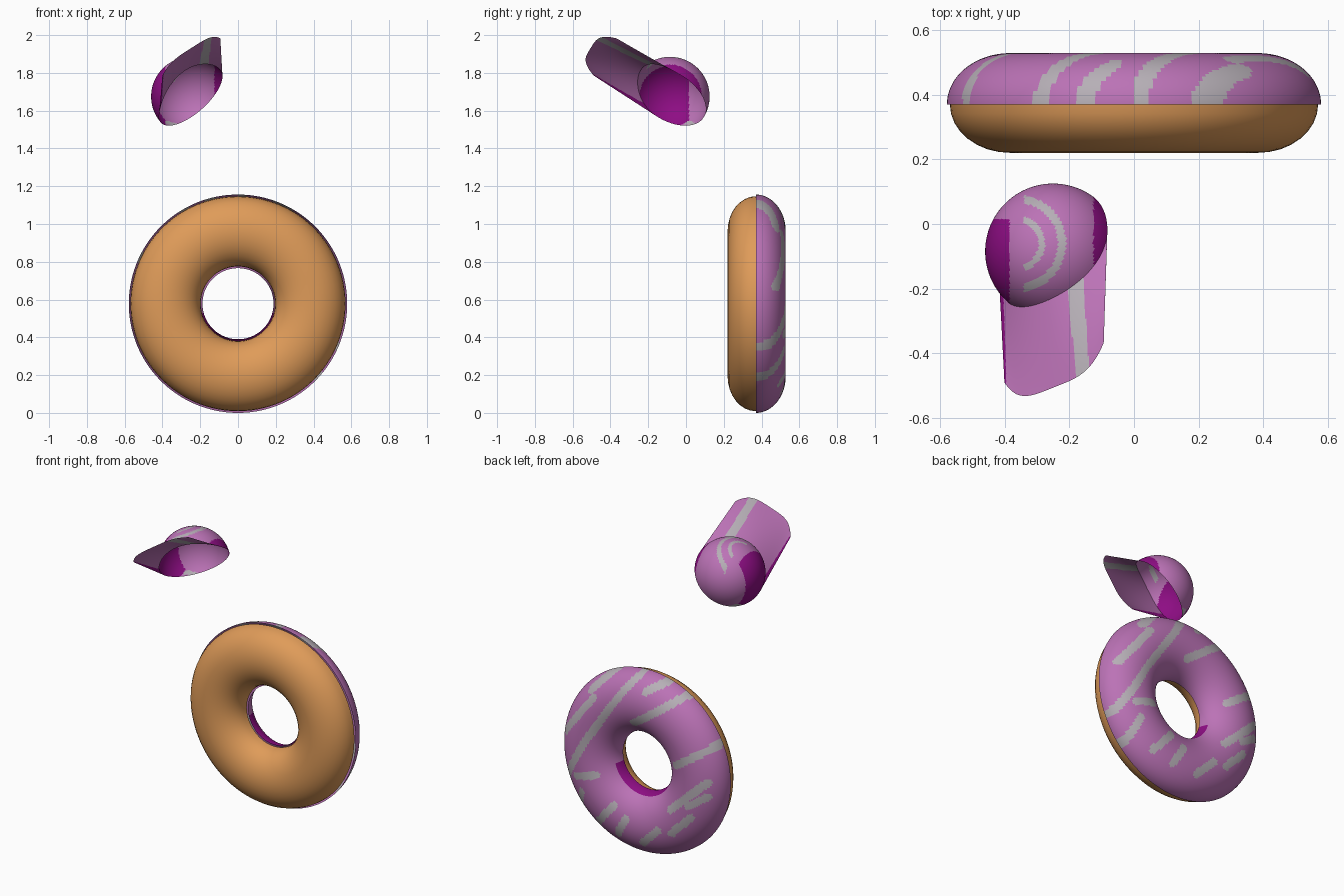
import bpy, bmesh, math
from mathutils import Vector

if "Cube" in bpy.data.objects:
    bpy.data.objects.remove(bpy.data.objects["Cube"])


def material(name, rgb):
    m = bpy.data.materials.new(name)
    m.diffuse_color = (*rgb, 1)
    m.use_nodes = True
    m.node_tree.nodes["Principled BSDF"].inputs["Base Color"].default_value = m.diffuse_color
    return m


DOUGH = material("dough_tan", (0.74, 0.33, 0.10))
ICING = material("icing_pink", (0.50, 0.17, 0.47))
DRIZZLE = material("drizzle_grey", (0.47, 0.43, 0.47))
MAGENTA = material("deep_magenta", (0.27, 0.004, 0.23))


def sheet(name, fn, nu, nv, mats, rule=None):
    """Grid surface from fn(u, v) with u, v in 0..1; rule picks a face colour."""
    bm = bmesh.new()
    g = [[bm.verts.new(fn(i / nu, j / nv)) for j in range(nv + 1)]
         for i in range(nu + 1)]
    for i in range(nu):
        for j in range(nv):
            bm.faces.new((g[i][j], g[i + 1][j], g[i + 1][j + 1], g[i][j + 1]))
    bmesh.ops.remove_doubles(bm, verts=bm.verts[:], dist=0.0002)
    bmesh.ops.recalc_face_normals(bm, faces=bm.faces[:])
    for f in bm.faces:
        f.smooth = True
        if rule:
            f.material_index = rule(f.calc_center_median())
    me = bpy.data.meshes.new(name)
    bm.to_mesh(me)
    bm.free()
    for m in mats:
        me.materials.append(m)
    ob = bpy.data.objects.new(name, me)
    bpy.context.collection.objects.link(ob)
    return ob


# ---- Ring: dough half in front, icing half at the back ----
RING = Vector((0, 0.37, 0.578))


def half_ring(minor, depth):
    def fn(u, v):
        a, b = u * math.tau, v * math.pi
        r = 0.383 + minor * math.cos(b)
        return RING + Vector((r * math.cos(a), depth * math.sin(b), r * math.sin(a)))
    return fn


# Drizzle strokes on the icing: start x, z and end x, z from the ring centre
STROKES = [(.52, -.22, .34, .1), (.34, .1, .02, .57), (.52, .09, .3, .37),
           (.34, .4, .2, .56), (.02, .28, -.37, .56), (-.28, .09, -.55, .27),
           (-.06, .5, -.22, .6), (-.25, -.2, -.5, .03), (-.38, -.14, -.5, -.06),
           (.42, -.16, .28, -.12), (.38, -.25, .43, -.4), (.27, -.42, .15, -.28),
           (-.05, -.47, -.17, -.35), (.13, -.46, .06, -.34), (-.26, -.35, -.4, -.21)]


def icing_rule(c):
    p = Vector((c.x - RING.x, c.z - RING.z))
    if p.length < 0.205 and p.y < -0.05:
        return 2
    for x0, z0, x1, z1 in STROKES:
        a, d = Vector((x0, z0)), Vector((x1 - x0, z1 - z0))
        t = max(0, min(1, (p - a).dot(d) / d.dot(d)))
        if (p - a - d * t).length < 0.024:
            return 1
    return 0


COLOURS = [ICING, DRIZZLE, MAGENTA]
sheet("ring_dough", half_ring(0.186, -0.15), 96, 16, [DOUGH])
sheet("ring_icing", half_ring(0.195, 0.158), 240, 60, COLOURS, icing_rule)

# ---- Tilted open cap: dome and brim ----
CAP = Vector((-0.25, -0.085, 1.675))
FWD = Vector((0, -0.85, 0.53)).normalized()
SIDE = Vector((0.8, 0.32, 0.51)).normalized()
SIDE = (SIDE - FWD * SIDE.dot(FWD)).normalized()
UP = FWD.cross(SIDE)
R, LIFT = 0.21, 0.045


def local(s, f, u):
    return CAP + SIDE * s + FWD * f + UP * u


def dome(u, v):
    a = u * math.tau
    base = math.asin(LIFT / R) * max(0, math.sin(a)) ** 2   # front rim is raised
    e = base + (math.pi / 2 - base) * v
    return local(R * math.cos(e) * math.cos(a), R * math.cos(e) * math.sin(a),
                 R * math.sin(e))


def brim(u, v):
    a = math.pi * (1 - u)
    e = math.asin(LIFT / R) * math.sin(a) ** 2
    s = math.cos(a)
    root = Vector((R * math.cos(e) * s, R * math.cos(e) * math.sin(a), R * math.sin(e)))
    tip = Vector((0.192 * s, 0.492 - 0.09 * s ** 4, -0.005))
    return local(*root.lerp(tip, v))


def dome_rule(c):
    d = c - CAP
    if (d.x < -0.135 and d.y < 0.1) or d.x > 0.125:
        return 2
    q = math.hypot(d.x + 0.11, d.y - 0.025)          # swirl rings
    if d.z > 0 and d.x > -0.09 and (0.065 < q < 0.085 or 0.125 < q < 0.15):
        return 1
    return int(d.z < 0 and -0.11 < d.z + 0.45 * d.y < -0.08)


def brim_rule(c):
    s = (c - CAP).dot(SIDE)
    return 2 if s < -0.185 else int(0.085 < s < 0.135)


sheet("cap_dome", dome, 144, 40, COLOURS, dome_rule)
sheet("cap_brim", brim, 96, 24, COLOURS, brim_rule)
